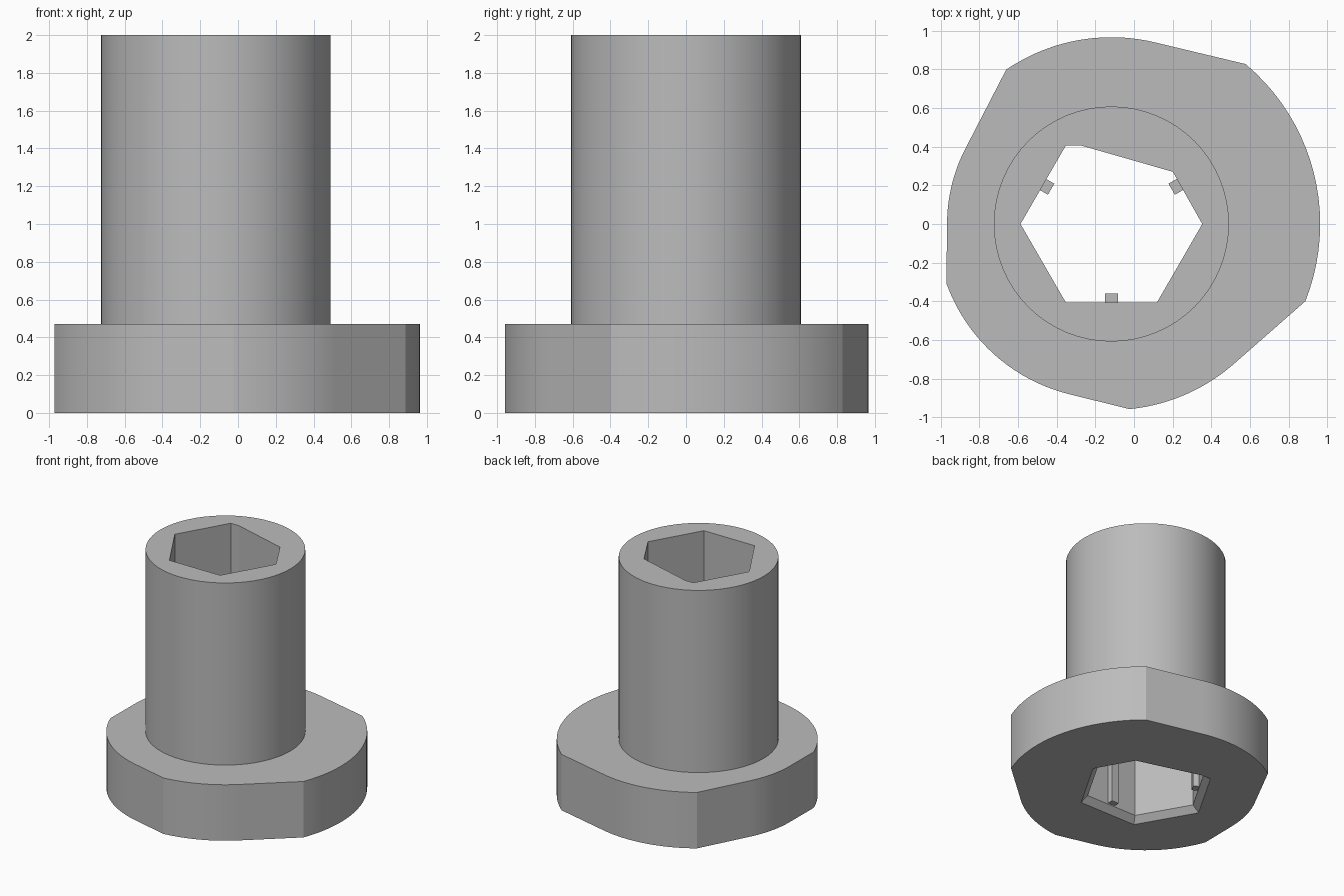
import bpy
import bmesh
from math import radians, degrees, acos, cos, sin, pi
from mathutils import Vector

cube = bpy.data.objects.get("Cube")
if cube:
    bpy.data.objects.remove(cube, do_unlink=True)

CX = -0.117          # bore axis, off-centre from the cam flange
FLANGE_TOP = 0.47
TOP = 2.0

grey = bpy.data.materials.new("plain_grey")
grey.use_nodes = True
grey.diffuse_color = (0.5, 0.5, 0.5, 1)
grey.node_tree.nodes["Principled BSDF"].inputs["Base Color"].default_value = grey.diffuse_color


def loft(name, sections):
    """Solid through equal-length outlines, each given as (points, z)."""
    bm = bmesh.new()
    rings = [[bm.verts.new((CX + x, y, z)) for x, y in pts] for pts, z in sections]
    n = len(rings[0])
    for low, high in zip(rings, rings[1:]):
        for i in range(n):
            j = (i + 1) % n
            bm.faces.new((low[i], low[j], high[j], high[i]))
    bm.faces.new(rings[0][::-1])
    bm.faces.new(rings[-1])
    bmesh.ops.recalc_face_normals(bm, faces=bm.faces)
    mesh = bpy.data.meshes.new(name)
    bm.to_mesh(mesh)
    bm.free()
    mesh.materials.append(grey)
    obj = bpy.data.objects.new(name, mesh)
    bpy.context.collection.objects.link(obj)
    return obj


def polar(r, a):
    return (r * cos(a), r * sin(a))


def combine(target, tool, operation):
    tool.hide_render = True
    mod = target.modifiers.new(operation.title(), 'BOOLEAN')
    mod.operation = operation
    mod.solver = 'EXACT'
    mod.object = tool
    bpy.context.view_layer.objects.active = target
    bpy.ops.object.modifier_apply(modifier=mod.name)
    bpy.data.objects.remove(tool, do_unlink=True)


# Cam outline: arcs of five radii, each ending in a corner from which
# a straight flat runs tangent to the next arc (clockwise)
lobes = [(0.966, 50 + 74.3), (1.08, 50), (0.962, -21.7), (0.907, -84.4), (0.85, -160.2)]
outline = []
for i, (r, corner) in enumerate(lobes):
    prev_r = lobes[i - 1][0]
    start = corner
    if prev_r > r:
        start -= degrees(acos(r / prev_r))
    end = lobes[(i + 1) % 5][1] - (360 if i == 4 else 0)
    # growing arcs begin after the tangent flat that leads up to their corner
    if i == 0:
        start = corner
    next_r = lobes[(i + 1) % 5][0]
    if next_r > r:
        end += degrees(acos(r / next_r))
    steps = 20
    outline += [polar(r, radians(start + (end - start) * k / steps)) for k in range(steps + 1)]
outline.reverse()

body = loft("flanged_bushing", [(outline, 0), (outline, FLANGE_TOP)])

# Round hub
circle = [polar(0.608, 2 * pi * k / 64) for k in range(64)]
hub = loft("hub", [(circle, 0.2), (circle, TOP)])
combine(body, hub, 'UNION')

# Hexagonal bore with one corner filled in and a chamfered lower mouth
hexagon = [polar(0.47, radians(a)) for a in (0, 120, 180, 240, 300)]
bore = [hexagon[0], (0.318, 0.27), (-0.16, 0.407)] + hexagon[1:]


def scaled(f):
    return [(x * f, y * f) for x, y in bore]


cutter = loft("bore_cutter", [(scaled(1.14), -0.02), (scaled(1.115), 0),
                              (bore, 0.05), (bore, TOP + 0.1)])
combine(body, cutter, 'DIFFERENCE')

# Three grip ribs on alternate bore walls
for name, a in (("front_rib", -90), ("left_rib", 30), ("right_rib", 150)):
    out = Vector(polar(1, radians(a)))
    side = Vector((-out.y, out.x))
    pts = [out * d + side * s for d, s in
           ((0.36, -0.033), (0.41, -0.033), (0.41, 0.033), (0.36, 0.033))]
    loft(name, [(pts, 0.06), (pts, 1.0)])

# Smooth round walls, crisp edges
bpy.ops.object.select_all(action='DESELECT')
body.select_set(True)
bpy.context.view_layer.objects.active = body
bpy.ops.object.shade_smooth_by_angle(angle=radians(12))
